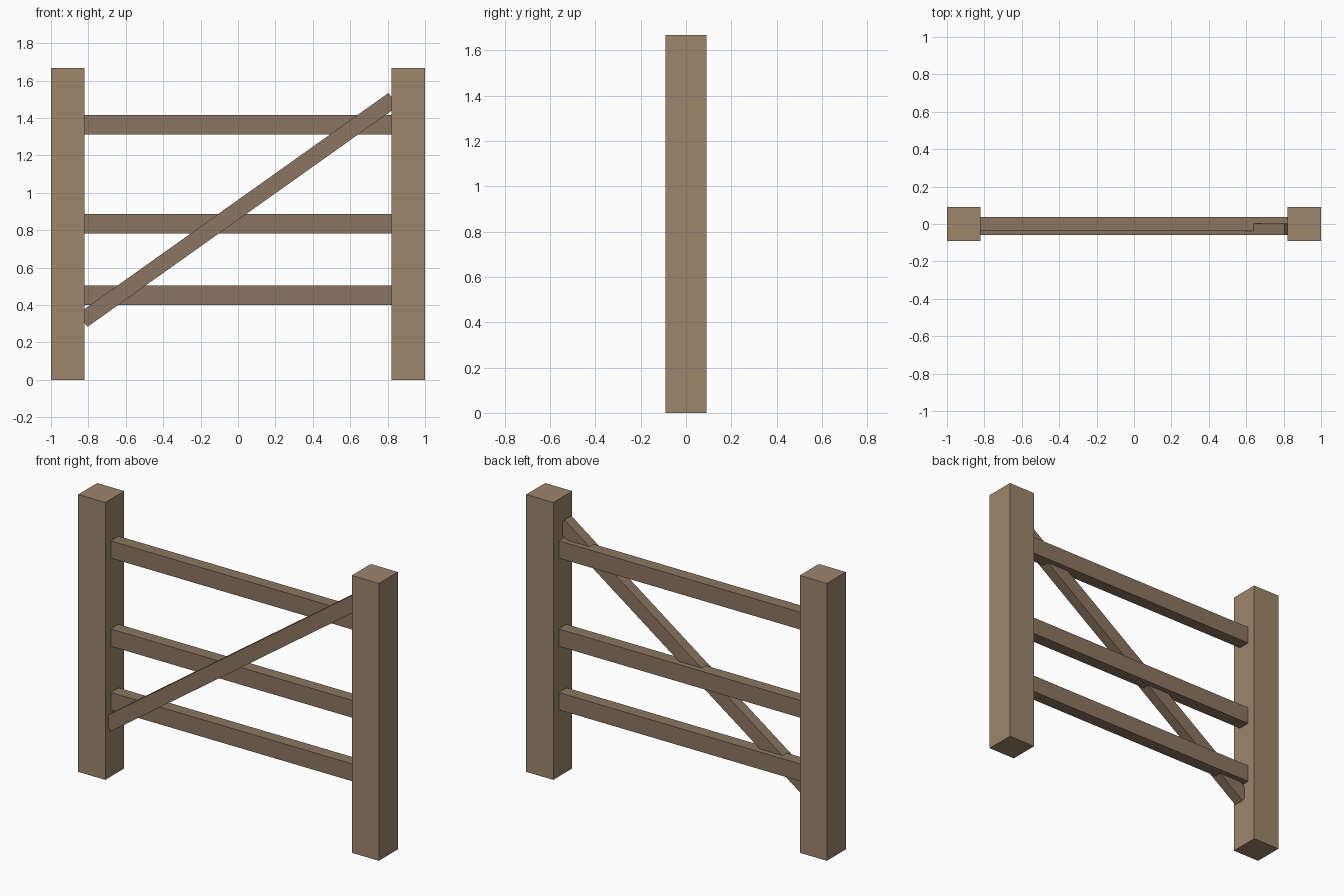
import bpy
import math

if "Cube" in bpy.data.objects:
    bpy.data.objects.remove(bpy.data.objects["Cube"])


def material(name, color):
    mat = bpy.data.materials.new(name)
    mat.diffuse_color = color
    mat.use_nodes = True
    mat.node_tree.nodes["Principled BSDF"].inputs["Base Color"].default_value = mat.diffuse_color
    return mat


post_wood = material("post_wood", (0.34, 0.24, 0.15, 1))
rail_wood = material("rail_wood", (0.26, 0.18, 0.12, 1))


def beam(name, size, center, mat, tilt=0.0):
    bpy.ops.mesh.primitive_cube_add(size=1, location=center)
    ob = bpy.context.object
    ob.name = name
    ob.scale = size
    bpy.ops.object.transform_apply(location=False, rotation=False, scale=True)
    ob.rotation_euler.y = -tilt
    ob.data.materials.append(mat)
    return ob


# Square end posts
for side, x in (("left", -0.91), ("right", 0.91)):
    beam(f"{side}_post", (0.18, 0.18, 1.668), (x, 0, 0.834), post_wood)

# Horizontal rails, ends let into the posts
for level, z in (("lower", 0.453), ("middle", 0.835), ("upper", 1.365)):
    beam(f"{level}_rail", (1.70, 0.074, 0.104), (0, 0, z), rail_wood)

# Diagonal brace, half lapped into the front of the rails
beam("diagonal_brace", (2.037, 0.064, 0.087), (0, -0.028, 0.909),
     rail_wood, math.radians(35.4))
